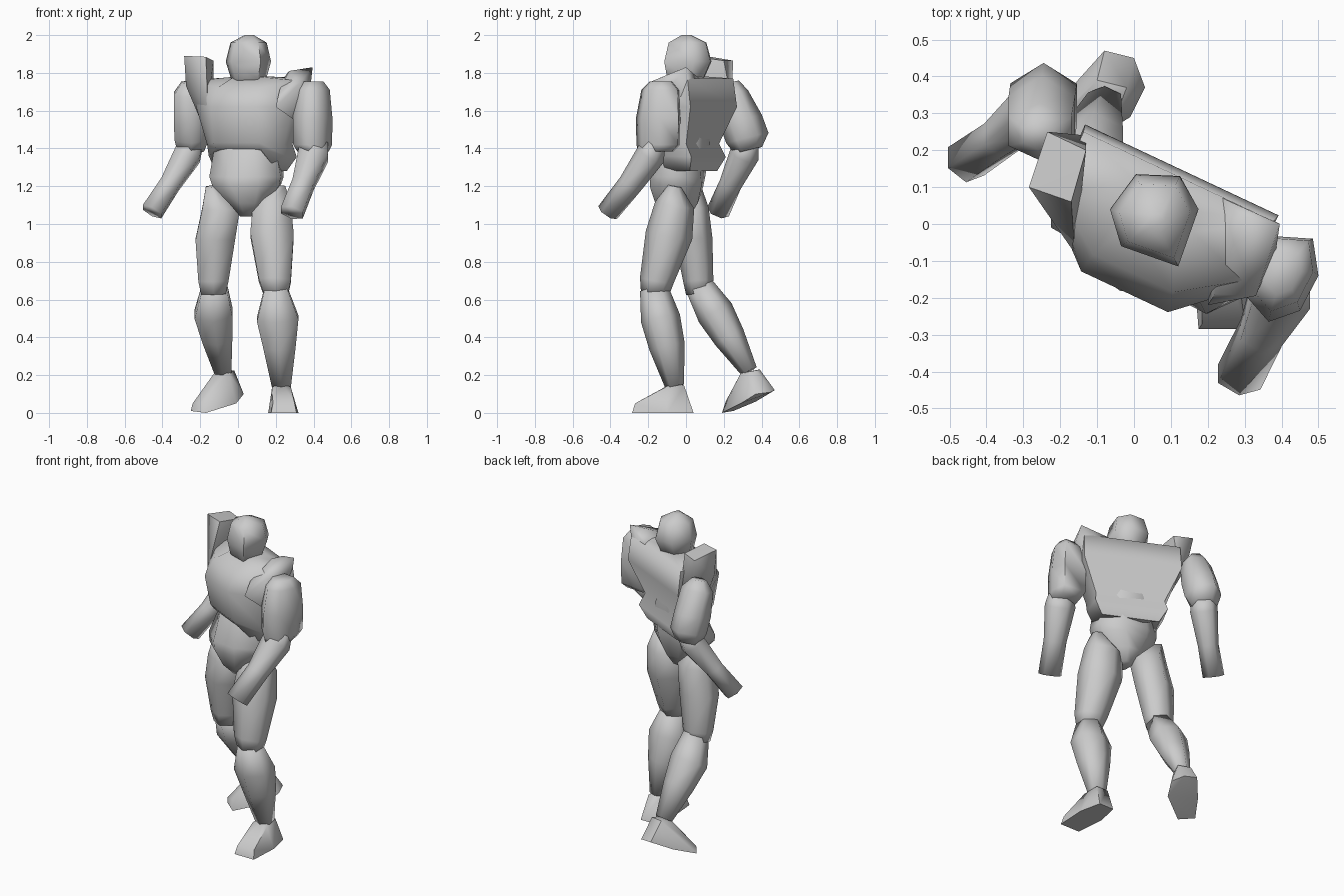
import bpy, bmesh, math
from mathutils import Vector

grey = bpy.data.materials.new("plain_grey")
grey.diffuse_color = (0.6, 0.6, 0.6, 1)


def finish(name, bm, angle=75):
    bmesh.ops.recalc_face_normals(bm, faces=bm.faces)
    me = bpy.data.meshes.new(name)
    bm.to_mesh(me)
    bm.free()
    me.materials.append(grey)
    ob = bpy.data.objects.new(name, me)
    bpy.context.collection.objects.link(ob)
    bpy.ops.object.select_all(action='DESELECT')
    ob.select_set(True)
    bpy.context.view_layer.objects.active = ob
    bpy.ops.object.shade_smooth_by_angle(angle=math.radians(angle))


def loft(name, rings, angle=75):
    """Skin a list of equal-sized point rings and cap both ends."""
    bm = bmesh.new()
    rows = [[bm.verts.new(p) for p in r] for r in rings]
    n = len(rows[0])
    for a, b in zip(rows, rows[1:]):
        for i in range(n):
            j = (i + 1) % n
            bm.faces.new((a[i], a[j], b[j], b[i]))
    bm.faces.new(rows[0])
    bm.faces.new(rows[-1])
    finish(name, bm, angle)


def limb(name, stations, n=6):
    """Six-sided limb; each station is centre x, y, z and half-widths."""
    axis = (Vector(stations[-1][:3]) - Vector(stations[0][:3])).normalized()
    side = (Vector((1, 0, 0)) - axis * axis.x).normalized()
    fore = axis.cross(side)
    rings = []
    for x, y, z, rx, ry in stations:
        rings.append([Vector((x, y, z))
                      + side * (rx / 0.866) * math.cos(math.radians(30 + 360 * i / n))
                      + fore * ry * math.sin(math.radians(30 + 360 * i / n))
                      for i in range(n)])
    loft(name, rings, 100)


def stack(name, plan, centre, levels):
    """Scale one outline along z; each level is z, scale, y shift."""
    cx, cy = centre
    loft(name, [[Vector((cx + x * s, cy + y * s + dy, z)) for x, y in plan]
                for z, s, dy in levels])


def hull(name, points, angle=60):
    bm = bmesh.new()
    for p in points:
        bm.verts.new(p)
    res = bmesh.ops.convex_hull(bm, input=bm.verts)
    junk = set(res["geom_interior"]) | set(res["geom_unused"])
    bmesh.ops.delete(bm, geom=[v for v in junk if isinstance(v, bmesh.types.BMVert)],
                     context='VERTS')
    finish(name, bm, angle)


# Twisted upper body: local across (u) and depth (v) directions
U, V = Vector((0.905, -0.425, 0)), Vector((0.425, 0.905, 0))


def body(u, v, z):
    return Vector((0.07, 0.02, z)) + U * u + V * v


# Chest: each row is back, side and front points of one half
chest_rows = [
    [(.17, .08, 1.28), (.18, -.06, 1.28), (.11, -.12, 1.39)],
    [(.215, .11, 1.355), (.225, -.05, 1.36), (.13, -.165, 1.40)],
    [(.205, .075, 1.425), (.225, -.07, 1.42), (.135, -.185, 1.43)],
    [(.29, .14, 1.62), (.28, -.09, 1.62), (.13, -.225, 1.62)],
    [(.285, .12, 1.77), (.28, -.06, 1.76), (.12, -.17, 1.72)],
    [(.10, .06, 1.78), (.10, 0, 1.78), (.07, -.06, 1.78)],
]
loft("chest", [[body(*p) for p in r] + [body(-u, v, z) for u, v, z in reversed(r)]
               for r in chest_rows])

# Shoulder guards
hull("right_shoulder_guard", [
    (-.285, .10, 1.89), (-.17, .06, 1.885), (-.13, .20, 1.865), (-.235, .25, 1.865),
    (-.275, .11, 1.73), (-.20, .00, 1.67), (-.16, -.08, 1.62), (-.19, .08, 1.53),
    (-.13, .24, 1.66), (-.21, .22, 1.68)])
hull("left_shoulder_guard", [
    (.395, .00, 1.83), (.27, -.05, 1.81), (.33, -.195, 1.75), (.385, -.07, 1.74),
    (.22, -.19, 1.71), (.20, -.22, 1.62), (.24, .07, 1.77), (.34, .03, 1.60),
    (.30, -.17, 1.55), (.30, .02, 1.81)])

# Abdomen and pelvis, untwisting from the chest down to the hips
rings = []
for cx, cy, z, rx, ry, twist in [
        (.06, .01, 1.48, .15, .10, -25), (.055, -.015, 1.39, .18, .125, -22),
        (.045, -.045, 1.25, .195, .14, -8), (.045, -.05, 1.20, .18, .14, -4),
        (.05, -.05, 1.11, .10, .115, 0), (.055, -.04, 1.04, .045, .06, 0)]:
    t = math.radians(twist)
    ring = []
    for i in range(8):
        a = math.radians(22.5 + 45 * i)
        p, q = rx * 1.06 * math.cos(a), ry * 1.06 * math.sin(a)
        ring.append(Vector((cx + p * math.cos(t) - q * math.sin(t),
                            cy + p * math.sin(t) + q * math.cos(t), z)))
    rings.append(ring)
loft("abdomen", rings)

# Head: irregular six-sided outline
stack("head", [(-.125, .04), (-.055, .135), (.065, .13), (.115, .04), (.06, -.115),
               (-.095, -.06)], (.06, 0),
      [(1.735, .5, -.01), (1.77, .78, -.01), (1.86, 1, 0), (1.96, .8, 0), (2.0, .2, 0)])

# Arms
limb("right_upper_arm", [(-.26, .24, 1.75, .04, .04), (-.255, .25, 1.69, .085, .08),
                         (-.25, .29, 1.55, .09, .115), (-.245, .325, 1.455, .09, .115),
                         (-.25, .33, 1.39, .07, .075)])
limb("right_forearm", [(-.245, .33, 1.44, .065, .06), (-.265, .31, 1.37, .07, .08),
                       (-.36, .235, 1.21, .052, .06), (-.455, .17, 1.065, .055, .062)])
stack("left_upper_arm", [(-.07, .11), (.08, .10), (.095, 0), (.045, -.095), (-.04, -.125),
                         (-.115, -.04)], (.405, -.14),
      [(1.385, .8, -.015), (1.42, .98, 0), (1.56, 1, 0), (1.71, .85, .01), (1.755, .5, .01)])
limb("left_forearm", [(.41, -.16, 1.43, .07, .06), (.40, -.185, 1.37, .08, .08),
                      (.345, -.295, 1.21, .058, .065), (.285, -.415, 1.06, .06, .06)])

# Legs
limb("left_thigh", [(.22, -.06, 1.20, .03, .035), (.18, -.06, 1.10, .10, .105),
                    (.18, -.09, .94, .115, .125), (.195, -.155, .70, .085, .09),
                    (.20, -.165, .63, .065, .075)])
limb("left_shin", [(.20, -.17, .66, .06, .075), (.21, -.135, .50, .11, .105),
                   (.22, -.10, .35, .085, .095), (.23, -.06, .14, .05, .05)])
limb("right_thigh", [(-.14, .03, 1.20, .03, .05), (-.09, .02, 1.08, .10, .10),
                     (-.12, .04, .92, .105, .10), (-.13, .065, .70, .08, .08),
                     (-.13, .07, .63, .065, .07)])
limb("right_shin", [(-.125, .07, .67, .065, .075), (-.13, .155, .53, .10, .10),
                    (-.11, .23, .40, .08, .085), (-.08, .335, .22, .045, .045)])

# Feet
hull("left_foot", [
    (.175, -.285, 0), (.31, -.285, 0), (.185, -.27, .05), (.30, -.27, .05),
    (.16, -.10, 0), (.32, -.10, 0), (.18, -.11, .135), (.28, -.11, .135),
    (.19, -.01, .145), (.27, -.01, .145), (.19, .04, 0), (.29, .04, 0), (.23, -.06, .165)])
hull("right_foot", [
    (-.25, .25, .01), (-.17, .19, 0), (-.24, .24, .05), (-.18, .21, .06),
    (-.13, .32, .205), (-.05, .29, .21), (-.10, .39, .23), (-.02, .37, .225),
    (-.08, .47, .12), (.03, .37, .10), (.00, .45, .11), (-.01, .29, .05), (-.17, .37, .06)])
